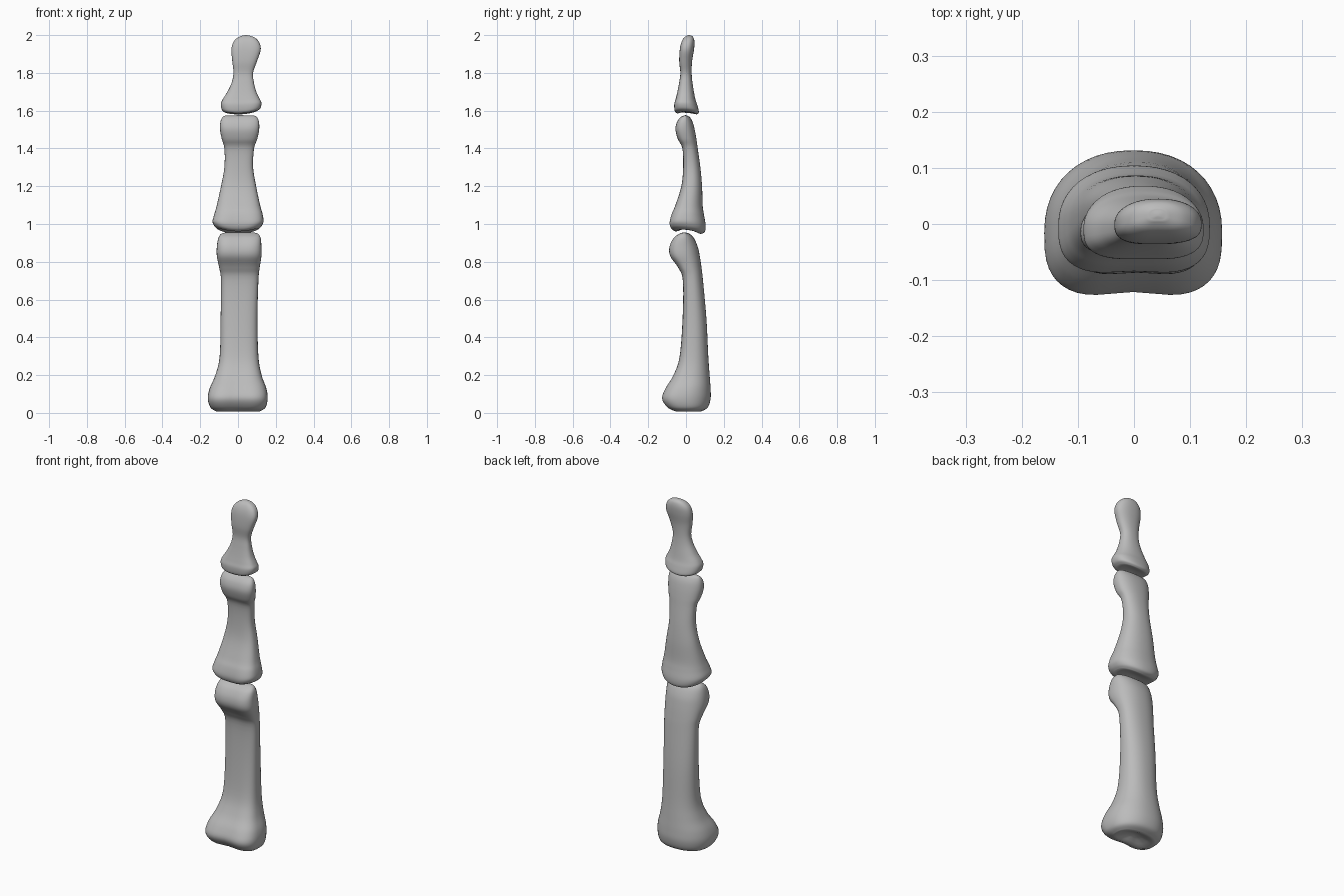
import bpy
import bmesh
import math

SEGMENTS = 48
STEPS = 5

default_cube = bpy.data.objects.get("Cube")
if default_cube:
    bpy.data.objects.remove(default_cube, do_unlink=True)

bone_grey = bpy.data.materials.new("bone grey")
bone_grey.use_nodes = True
colour = (0.5, 0.5, 0.5, 1)
bone_grey.diffuse_color = colour
bone_grey.node_tree.nodes["Principled BSDF"].inputs["Base Color"].default_value = colour


def spline(before, start, end, after, t):
    """Smooth value between start and end, guided by both neighbours."""
    slope_in = (end - before) / 2
    slope_out = (after - start) / 2
    return ((2 * t**3 - 3 * t**2 + 1) * start + (t**3 - 2 * t**2 + t) * slope_in
            + (3 * t**2 - 2 * t**3) * end + (t**3 - t**2) * slope_out)


def refine(rows):
    """Insert smooth in-between sections along the bone."""
    padded = [rows[0]] + rows + [rows[-1]]
    result = []
    for i in range(len(rows) - 1):
        for step in range(STEPS):
            result.append([spline(*values, step / STEPS)
                           for values in zip(*padded[i:i + 4])])
    result.append(list(rows[-1]))
    return result


def signed_power(value, power):
    return math.copysign(abs(value) ** power, value)


def section(row, notch):
    """Cross-section: domed back, flatter front with a shallow central groove."""
    z, left, right, front, back = row
    middle, half_width = (left + right) / 2, (right - left) / 2
    waist = front + (back - front) * 0.45
    points = []
    for i in range(SEGMENTS):
        angle = math.tau * i / SEGMENTS
        c, s = math.cos(angle), math.sin(angle)
        power = 0.9 if s > 0 else 0.66
        u, v = signed_power(c, power), signed_power(s, power)
        if s > 0:
            y = waist + v * (back - waist)
        else:
            groove = notch * math.exp(-(u / 0.45) ** 2) * abs(v)
            y = waist + (v + groove) * (waist - front)
        points.append((middle + u * half_width, y, z))
    return points


def cap_rings(ring, depth):
    """Rings shrinking to the middle of an end, sunk or raised by depth."""
    centre = [sum(axis) / len(ring) for axis in zip(*ring)]
    rings = []
    for scale in (0.85, 0.65, 0.4, 0.15):
        shift = depth * (1 - scale**2) ** 2
        rings.append([(centre[0] + (x - centre[0]) * scale,
                       centre[1] + (y - centre[1]) * scale, z + shift)
                      for x, y, z in ring])
    return rings


def make_bone(name, rows, notch, dish, rise, tilt):
    bottom, top = rows[0][0], rows[-1][0]
    rings = []
    for row in refine(rows):
        along = (row[0] - bottom) / (top - bottom)
        rings.append(section(row, notch * (2 * along - 1) ** 2))
    rings = cap_rings(rings[0], dish)[::-1] + rings + cap_rings(rings[-1], 0.002)

    mesh = bpy.data.meshes.new(name)
    bm = bmesh.new()
    half_base = rows[0][2]
    loops = []
    for ring in rings:
        loop = []
        for x, y, z in ring:
            # The joint surface at the base is ridged and slanted
            weight = max(0, 1 - (z - bottom) / 0.14) ** 2
            z += weight * (rise * (x / half_base) ** 2 - tilt * y)
            loop.append(bm.verts.new((x, y, z)))
        loops.append(loop)
    for lower, upper in zip(loops, loops[1:]):
        for i in range(SEGMENTS):
            j = (i + 1) % SEGMENTS
            bm.faces.new((lower[i], lower[j], upper[j], upper[i]))
    bm.faces.new(loops[0][::-1])
    bm.faces.new(loops[-1])
    for face in bm.faces:
        face.smooth = True
    bm.to_mesh(mesh)
    bm.free()
    mesh.materials.append(bone_grey)
    bone = bpy.data.objects.new(name, mesh)
    bpy.context.collection.objects.link(bone)


# Each section: height, left edge, right edge, front edge, back edge
lower_sections = [
    (.008, -.115, .115, -.06, .08),
    (.028, -.145, .145, -.105, .115),
    (.075, -.16, .157, -.135, .13),
    (.13, -.15, .15, -.115, .13),
    (.2, -.12, .125, -.07, .125),
    (.3, -.097, .108, -.035, .118),
    (.5, -.092, .103, -.018, .108),
    (.7, -.09, .108, -.018, .09),
    (.77, -.1, .115, -.045, .082),
    (.83, -.112, .124, -.088, .073),
    (.88, -.112, .124, -.092, .062),
    (.925, -.104, .12, -.07, .042),
    (.947, -.09, .108, -.04, .02),
    (.954, -.07, .09, -.02, .002),
]
middle_sections = [
    (.955, -.11, .11, -.065, .08),
    (.968, -.125, .125, -.085, .1),
    (1, -.135, .135, -.092, .104),
    (1.05, -.125, .13, -.08, .095),
    (1.1, -.112, .117, -.058, .088),
    (1.2, -.09, .096, -.025, .085),
    (1.3, -.072, .08, -.015, .076),
    (1.4, -.072, .085, -.02, .062),
    (1.45, -.086, .102, -.045, .055),
    (1.5, -.095, .112, -.058, .046),
    (1.54, -.093, .111, -.05, .035),
    (1.566, -.082, .1, -.03, .02),
    (1.574, -.065, .085, -.012, .006),
]
tip_sections = [
    (1.583, -.07, .1, -.05, .058),
    (1.595, -.085, .118, -.062, .068),
    (1.63, -.09, .124, -.064, .06),
    (1.66, -.08, .114, -.056, .05),
    (1.7, -.056, .097, -.046, .042),
    (1.75, -.033, .084, -.036, .034),
    (1.8, -.024, .08, -.03, .03),
    (1.86, -.03, .1, -.036, .032),
    (1.92, -.035, .12, -.034, .042),
    (1.96, -.026, .113, -.026, .045),
    (1.986, -.003, .09, -.012, .04),
    (1.998, .025, .06, .005, .028),
]

make_bone("lower_finger_bone", lower_sections, notch=0.16, dish=0.025, rise=0, tilt=0)
make_bone("middle_finger_bone", middle_sections, notch=0.12, dish=0.02, rise=0.02, tilt=0.1)
make_bone("fingertip_bone", tip_sections, notch=0.06, dish=0.012, rise=0.015, tilt=0.05)
